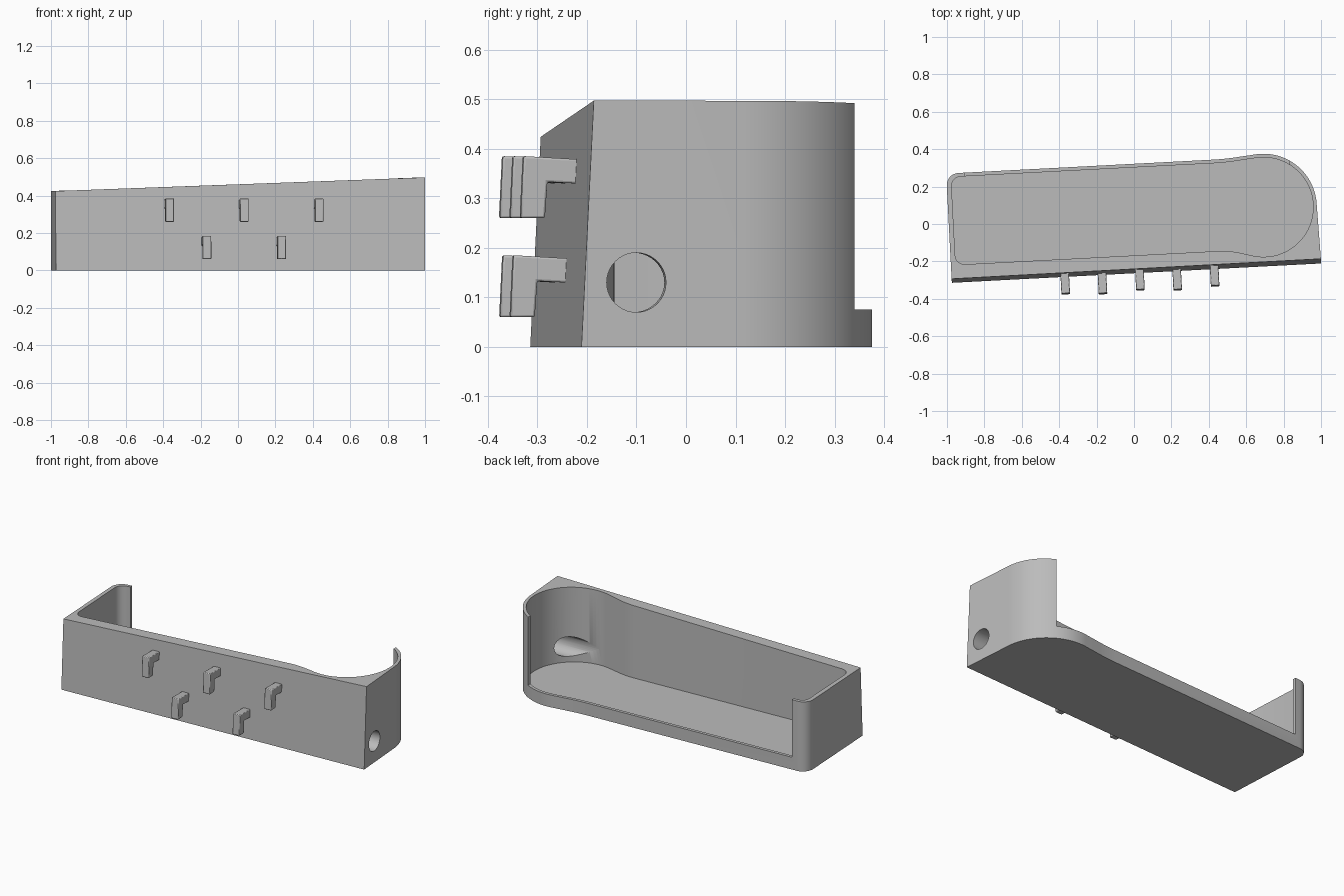
import bpy, bmesh, math
from mathutils import Matrix, Vector

if "Cube" in bpy.data.objects:
    bpy.data.objects.remove(bpy.data.objects["Cube"])

TURN = Matrix.Rotation(math.radians(3), 4, 'Z')   # the tray sits turned 3 degrees
LEAN = 0.05                                       # front wall leans back
C = Vector((0.696, 0.054))                        # centre of the round end

grey = bpy.data.materials.new("grey")
grey.diffuse_color = (0.5, 0.5, 0.5, 1)
grey.use_nodes = True
grey.node_tree.nodes["Principled BSDF"].inputs["Base Color"].default_value = grey.diffuse_color


def make(name, bm):
    bmesh.ops.recalc_face_normals(bm, faces=bm.faces)
    mesh = bpy.data.meshes.new(name)
    bm.to_mesh(mesh)
    bm.free()
    mesh.transform(TURN)
    mesh.materials.append(grey)
    ob = bpy.data.objects.new(name, mesh)
    bpy.context.collection.objects.link(ob)
    return ob


def prism(name, low, high):
    """Closed solid between two matching rings of 3D points."""
    bm = bmesh.new()
    a = [bm.verts.new(p) for p in low]
    b = [bm.verts.new(p) for p in high]
    bm.faces.new(a)
    bm.faces.new(b)
    n = len(a)
    for i in range(n):
        bm.faces.new((a[i], a[(i + 1) % n], b[(i + 1) % n], b[i]))
    return make(name, bm)


def box(name, x, y, z):
    ring = [(x[0], y[0]), (x[1], y[0]), (x[1], y[1]), (x[0], y[1])]
    return prism(name, [(*p, z[0]) for p in ring], [(*p, z[1]) for p in ring])


def arc(c, r, a0, a1, n):
    angles = [math.radians(a0 + (a1 - a0) * i / n) for i in range(n + 1)]
    return [Vector((c[0] + r * math.cos(a), c[1] + r * math.sin(a))) for a in angles]


def neck(v, r, side):
    """Soft bend from the straight wall to the round end, and its tangent angle."""
    p = Vector((0.5, v))
    d = p - C
    ang = math.atan2(d.y, d.x) - side * math.acos(r / d.length)
    t = C + r * Vector((math.cos(ang), math.sin(ang)))
    p0 = p - Vector((0.06, 0))
    p2 = p + (t - p).normalized() * 0.06
    pts = [p0 * (1 - s) ** 2 + p * 2 * s * (1 - s) + p2 * s * s
           for s in [i / 6 for i in range(7)]]
    return pts, math.degrees(ang)


def cut(ob, cutter):
    m = ob.modifiers.new("cut", 'BOOLEAN')
    m.operation, m.solver, m.object = 'DIFFERENCE', 'EXACT', cutter
    bpy.context.view_layer.objects.active = ob
    bpy.ops.object.modifier_apply(modifier=m.name)
    bpy.data.objects.remove(cutter)


# Tray body: straight leaning front, round right end, rounded back left corner
pts, ang = neck(0.3215, 0.285, 1)
outline = [Vector((-0.989, -0.263)), Vector((0.988, -0.263))]
outline += arc(C, 0.285, 0, ang, 32) + pts[::-1]
outline += arc((-0.924, 0.2565), 0.065, 90, 180, 8)
top = []
for i, p in enumerate(outline):
    z = 0.4605 + 0.0369 * p.x
    top.append((p.x, p.y + (LEAN * z if i < 2 else 0), z))
body = prism("tray_body", [(p.x, p.y, 0) for p in outline], top)

# Hollow inside, spoon shaped
back, a1 = neck(0.302, 0.266, 1)
front, a0 = neck(-0.168, 0.266, -1)
inner = front + arc(C, 0.266, a0, a1, 48) + back[::-1]
inner += arc((-0.9136, 0.252), 0.05, 90, 180, 8)
inner += arc((-0.9136, -0.118), 0.05, 180, 270, 8)
cut(body, prism("hollow_cutter", [(*p, 0.035) for p in inner], [(*p, 1) for p in inner]))

# Open back above a low lip
cut(body, box("back_cutter", (-0.892, 0.846), (0.15, 0.6), (0.075, 1)))

# Round hole through the right end
ring = arc((-0.152, 0.13), 0.06, 0, 360, 40)[:-1]
cut(body, prism("hole_cutter", [(0.7, *p) for p in ring], [(1.2, *p) for p in ring]))

# Hooks on the front: three above, two below
profile = [(-0.23, 0.329), (-0.23, 0.378), (-0.351, 0.385), (-0.357, 0.26),
           (-0.308, 0.26), (-0.303, 0.333)]
hooks = []
for x, down in ((-0.407, 0), (-0.007, 0), (0.393, 0), (-0.208, 0.2), (0.192, 0.2)):
    side = [(y - LEAN * down, z - down) for y, z in profile]
    hook = prism("hook", [(x, *p) for p in side], [(x + 0.046, *p) for p in side])
    bev = hook.modifiers.new("soft_edges", 'BEVEL')
    bev.width, bev.segments = 0.004, 2
    hooks.append(hook)

# Smooth the curved walls, keep the edges sharp
bpy.ops.object.select_all(action='DESELECT')
for ob in [body] + hooks:
    ob.select_set(True)
bpy.context.view_layer.objects.active = body
bpy.ops.object.shade_smooth_by_angle(angle=math.radians(30))
